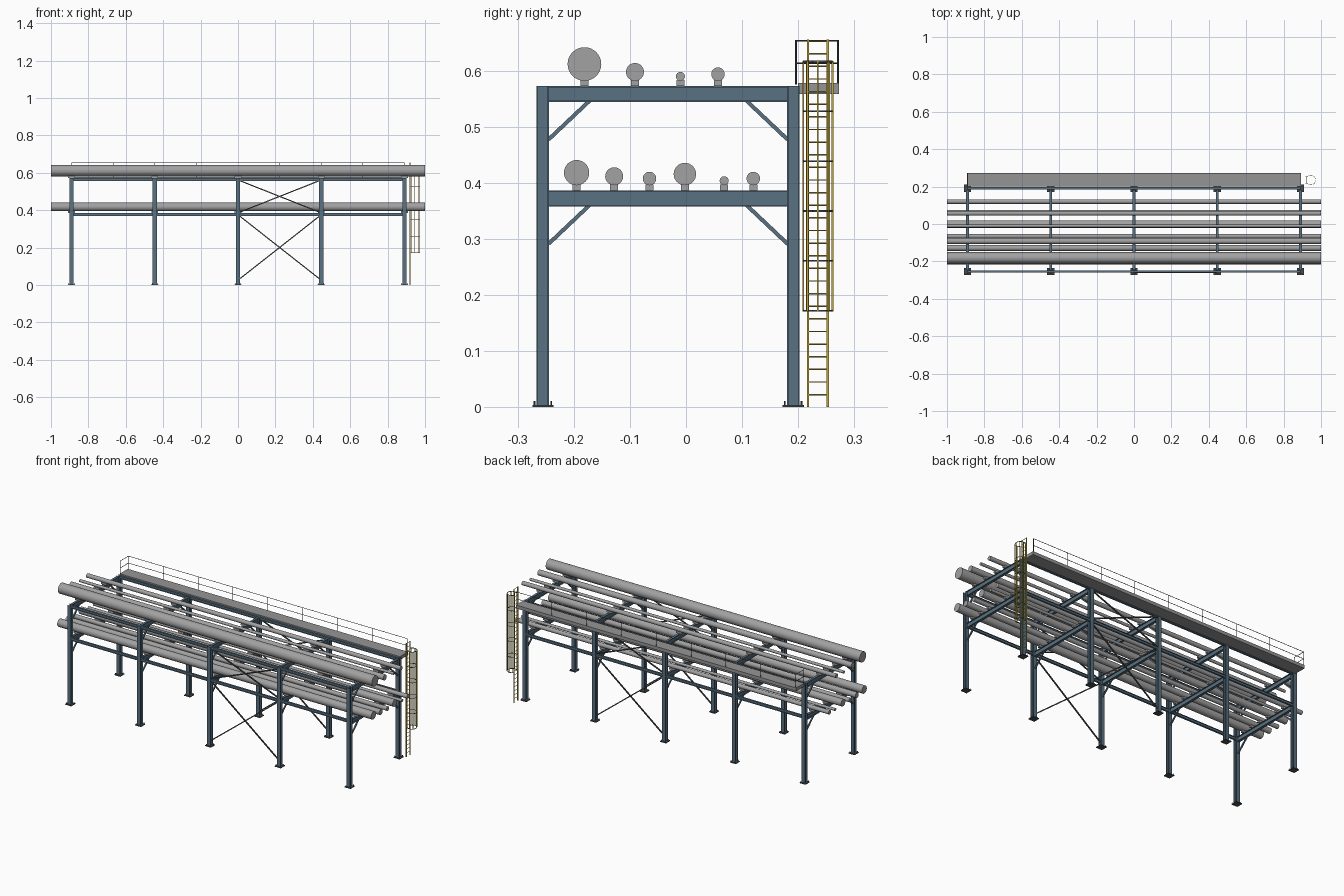
import bpy, bmesh, math
from mathutils import Vector, Matrix

if "Cube" in bpy.data.objects:
    bpy.data.objects.remove(bpy.data.objects["Cube"])


def material(name, rgb):
    m = bpy.data.materials.new(name)
    m.diffuse_color = (*rgb, 1)
    m.use_nodes = True
    m.node_tree.nodes["Principled BSDF"].inputs["Base Color"].default_value = m.diffuse_color
    return m


STEEL = material("blue_grey_steel", (0.10, 0.165, 0.22))
PIPE = material("pipe_grey", (0.36, 0.36, 0.36))
DECK = material("deck_grey", (0.30, 0.30, 0.30))
YELLOW = material("ladder_yellow", (0.52, 0.38, 0.04))
DARK = material("dark_steel", (0.07, 0.075, 0.08))


def finish(name, bm, mat, smooth=False):
    bmesh.ops.recalc_face_normals(bm, faces=bm.faces)
    me = bpy.data.meshes.new(name)
    bm.to_mesh(me)
    bm.free()
    ob = bpy.data.objects.new(name, me)
    me.materials.append(mat)
    bpy.context.collection.objects.link(ob)
    if smooth:
        bpy.ops.object.select_all(action='DESELECT')
        ob.select_set(True)
        bpy.context.view_layer.objects.active = ob
        bpy.ops.object.shade_smooth_by_angle()
    return ob


def axes(p, q, up):
    d = (q - p).normalized()
    side = d.cross(Vector(up)).normalized()
    return d, side, side.cross(d)


def bar(bm, p, q, w, h, up=(0, 0, 1), off=0.0):
    """Box from p to q: w sideways, h along up, shifted along up by off."""
    p, q = Vector(p), Vector(q)
    d, s, u = axes(p, q, up)
    rot = Matrix((s, u, d)).transposed().to_4x4()
    mat = Matrix.Translation((p + q) / 2 + u * off) @ rot @ Matrix.Diagonal((w, h, (q - p).length, 1))
    bmesh.ops.create_cube(bm, size=1, matrix=mat)


def ibeam(bm, p, q, w, h, up=(0, 0, 1), t=0.0025):
    bar(bm, p, q, w, t, up, h / 2 - t / 2)
    bar(bm, p, q, w, t, up, -h / 2 + t / 2)
    bar(bm, p, q, t, h - 2 * t, up)


def rod(bm, p, q, r, seg=8):
    p, q = Vector(p), Vector(q)
    rot = (q - p).to_track_quat('Z', 'Y').to_matrix().to_4x4()
    bmesh.ops.create_cone(bm, cap_ends=True, segments=seg, radius1=r, radius2=r,
                          depth=(q - p).length, matrix=Matrix.Translation((p + q) / 2) @ rot)


FRAMES = [-0.89 + 0.445 * i for i in range(5)]
YF, YB = -0.255, 0.191
LEVELS = (0.386, 0.572)          # tops of the two beam tiers

# Columns
bm = bmesh.new()
for x in FRAMES:
    for y in (YF, YB):
        ibeam(bm, (x, y, 0.004), (x, y, 0.572), 0.022, 0.022, (0, 1, 0))
finish("columns", bm, STEEL)

# Base plates and anchor bolts
bm = bmesh.new()
for x in FRAMES:
    for y in (YF, YB):
        bar(bm, (x, y, 0), (x, y, 0.004), 0.038, 0.038, (0, 1, 0))
        for sx in (-1, 1):
            for sy in (-1, 1):
                bx, by = x + sx * 0.014, y + sy * 0.015
                rod(bm, (bx, by, 0.003), (bx, by, 0.011), 0.0015, 6)
finish("base_plates", bm, DARK)

# Cross beams and knee braces
beams, knees = bmesh.new(), bmesh.new()
for x in FRAMES:
    for top in LEVELS:
        ibeam(beams, (x, YF + 0.011, top - 0.014), (x, YB - 0.011, top - 0.014), 0.014, 0.028)
        for y, s in ((YF, 1), (YB, -1)):
            bar(knees, (x, y + s * 0.010, top - 0.095), (x, y + s * 0.083, top - 0.026), 0.007, 0.007)
finish("cross_beams", beams, STEEL)
finish("knee_braces", knees, STEEL)

# Longitudinal beams
bm = bmesh.new()
for top in LEVELS:
    for y in (YF, YB):
        for a, b in zip(FRAMES, FRAMES[1:]):
            ibeam(bm, (a, y, top - 0.008), (b, y, top - 0.008), 0.011, 0.016)
finish("longitudinal_beams", bm, STEEL)

# Crossed wind bracing in one bay on both sides
bm = bmesh.new()
for y in (YF, YB):
    for lo, hi in ((0.03, 0.372), (0.388, 0.56)):
        for a, b, dy in ((0.005, 0.44, -0.003), (0.44, 0.005, 0.003)):
            bar(bm, (a, y + dy, lo), (b, y + dy, hi), 0.006, 0.006)
finish("wind_bracing", bm, DARK)

# Pipes (y, radius) resting on shoes at each frame
TIERS = (
    ("lower", LEVELS[0], ((-0.195, .0225), (-0.128, .016), (-0.065, .012),
                          (-0.002, .020), (0.068, .008), (0.120, .012))),
    ("upper", LEVELS[1], ((-0.181, .030), (-0.091, .016), (-0.010, .008), (0.057, .012))),
)
for tier, top, pipes in TIERS:
    bm, shoes = bmesh.new(), bmesh.new()
    for y, r in pipes:
        z = top + 0.0095 + r
        rod(bm, (-1, y, z), (1, y, z), r, 32)
        for x in FRAMES:
            bar(shoes, (x - 0.018, y, top + 0.0055), (x + 0.018, y, top + 0.0055), 0.014, 0.011)
    finish(tier + "_pipes", bm, PIPE, True)
    finish(tier + "_pipe_shoes", shoes, PIPE)

# Walkway deck along the back
bm = bmesh.new()
bar(bm, (-0.893, 0.236, 0.568), (0.893, 0.236, 0.568), 0.073, 0.019)
finish("walkway_deck", bm, DECK)

# Handrail on the outer edge and the closed end
bm = bmesh.new()
yo, yi, xe = 0.271, 0.196, 0.888
for i in range(9):
    x = -xe + i * xe / 4
    rod(bm, (x, yo, 0.575), (x, yo, 0.654), 0.0015, 6)
rod(bm, (-xe, yi, 0.575), (-xe, yi, 0.654), 0.0015, 6)
for z in (0.613, 0.653):
    rod(bm, (-xe, yo, z), (xe, yo, z), 0.0015, 6)
    rod(bm, (-xe, yi, z), (-xe, yo, z), 0.0015, 6)
finish("handrail", bm, DARK)

# Ladder rails and rungs
LX, LY = 0.920, 0.235
bm = bmesh.new()
for s in (-1, 1):
    bar(bm, (LX, LY + s * 0.0175, 0), (LX, LY + s * 0.0175, 0.655), 0.004, 0.004, (0, 1, 0))
for i in range(29):
    z = 0.0225 * (i + 1)
    rod(bm, (LX, LY - 0.0175, z), (LX, LY + 0.0175, z), 0.0012, 6)
finish("ladder", bm, YELLOW)

# Safety cage: hoops and upright strips
CX, R = 0.945, 0.026
hoops, strips = bmesh.new(), bmesh.new()


def ring_point(deg, z):
    a = math.radians(deg)
    return (CX + R * math.cos(a), LY + R * math.sin(a), z)


for i in range(6):
    z = 0.172 + i * 0.0888
    for k in range(-7, 7):
        bar(hoops, ring_point(k * 20, z), ring_point(k * 20 + 20, z), 0.0015, 0.003)
    for s in (-1, 1):
        bar(hoops, ring_point(s * 140, z), (LX, LY + s * 0.0175, z), 0.0015, 0.003)
for deg in (-130, -90, -45, 0, 45, 90, 130):
    x, y, _ = ring_point(deg, 0)
    bar(strips, (x, y, 0.171), (x, y, 0.617), 0.003, 0.003, (0, 1, 0))
finish("cage_hoops", hoops, DARK)
finish("cage_strips", strips, YELLOW)
